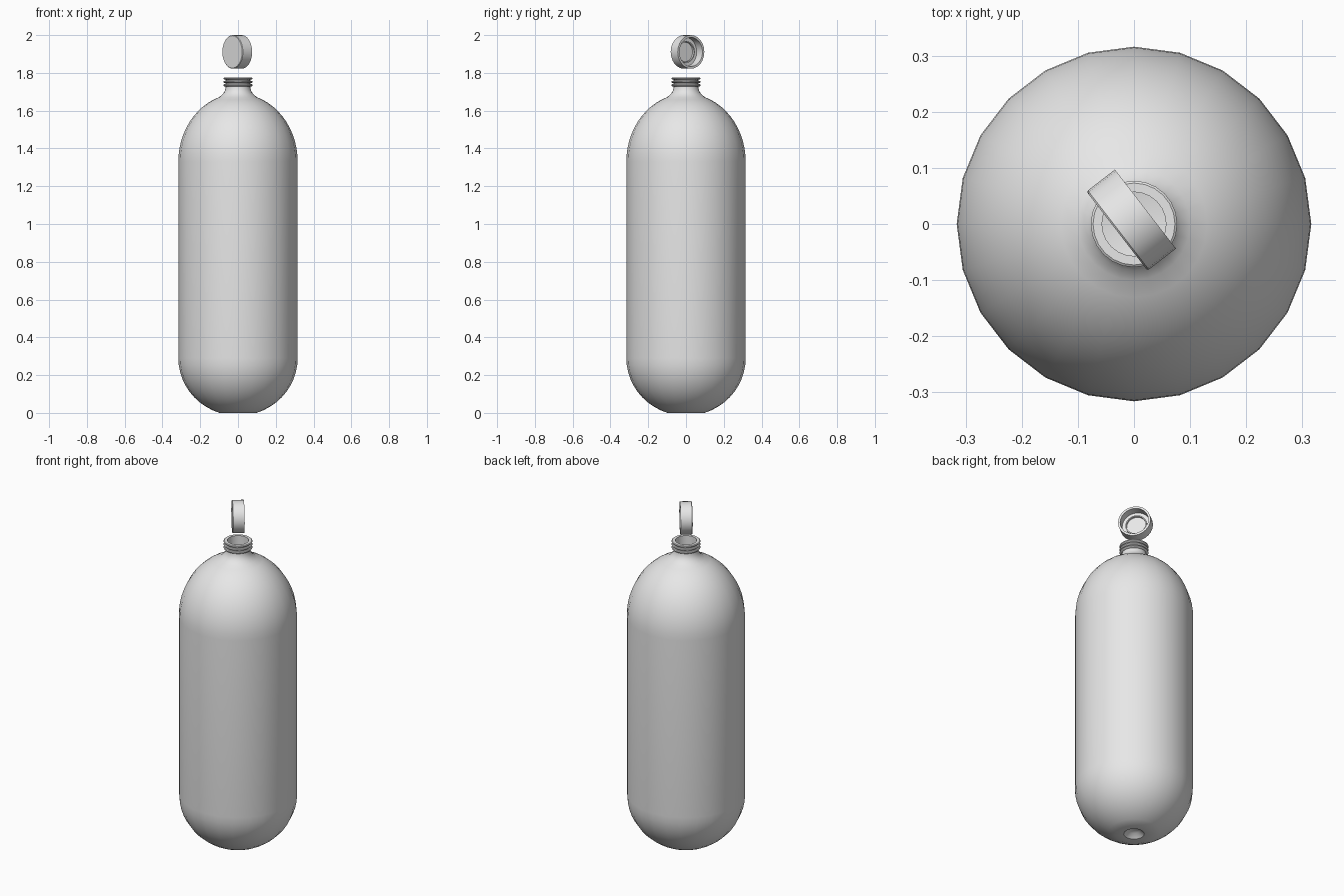
import bpy, bmesh, math
from mathutils import Matrix, Vector

if "Cube" in bpy.data.objects:
    bpy.data.objects.remove(bpy.data.objects["Cube"])

# One plain grey plastic
grey = bpy.data.materials.new("grey plastic")
grey.use_nodes = True
grey.diffuse_color = (0.8, 0.8, 0.8, 1)
grey.node_tree.nodes["Principled BSDF"].inputs["Base Color"].default_value = (0.8, 0.8, 0.8, 1)

SIDES = 24
R = 0.316          # body radius
LOW, HIGH = 0.29, 1.33   # ends of the straight wall


def lathe(name, profile, matrix=Matrix(), angle=35):
    """Spin an (r, z) profile around z; points on the axis are merged."""
    bm = bmesh.new()
    verts = [bm.verts.new((r, 0, z)) for r, z in profile]
    edges = [bm.edges.new(pair) for pair in zip(verts, verts[1:])]
    bmesh.ops.spin(bm, geom=verts + edges, cent=(0, 0, 0), axis=(0, 0, 1),
                   angle=math.tau, steps=SIDES, use_merge=True)
    bmesh.ops.remove_doubles(bm, verts=bm.verts, dist=1e-5)
    bmesh.ops.recalc_face_normals(bm, faces=bm.faces)
    bm.transform(matrix)
    mesh = bpy.data.meshes.new(name)
    bm.to_mesh(mesh)
    bm.free()
    mesh.materials.append(grey)
    obj = bpy.data.objects.new(name, mesh)
    bpy.context.collection.objects.link(obj)
    bpy.ops.object.select_all(action='DESELECT')
    obj.select_set(True)
    bpy.context.view_layer.objects.active = obj
    bpy.ops.object.shade_smooth_by_angle(angle=math.radians(angle))
    return obj


def arc(a, b, z0, start, end, n):
    """Quarter-ellipse points between two radii."""
    t0, t1 = math.acos(start / a), math.acos(end / a)
    return [(a * math.cos(t0 + (t1 - t0) * i / n),
             z0 + b * math.sin(t0 + (t1 - t0) * i / n)) for i in range(n + 1)]


# Bottle: underside recess, rounded base, wall, shoulder, flared neck, lip, inner shell
recess = [(0, 0.03), (0.03, 0.025), (0.055, 0.003)]
base = arc(R, -0.305, LOW, R, 0.1, 10)[::-1]
shoulder = arc(R, 0.36, HIGH, R, 0.1, 12)
neck = [(0.083, 1.686), (0.074, 1.697), (0.068, 1.71), (0.065, 1.725), (0.065, 1.776),
        (0.057, 1.776), (0.057, 1.70)]
wall = 0.014
inner = (arc(R - wall, 0.35, HIGH, R - wall, 0.057, 8)[::-1]
         + arc(R - wall, -0.24, LOW, R - wall, 0.05, 8) + [(0, 0.05)])
lathe("bottle", recess + base + shoulder + neck + inner)

# Screw threads: rounded rings stacked around the neck, the top one forming the lip
for i, z in enumerate((1.735, 1.753, 1.771)):
    lathe(f"neck_thread_{i + 1}", [(0.064, z - 0.008), (0.073, z - 0.006), (0.077, z - 0.002),
                                   (0.077, z + 0.002), (0.073, z + 0.005), (0.064, z + 0.005)])

# Cap: floats above the neck on its edge, with the open end facing right and back
axis = Vector((0.79, 0.61, 0))
place = Matrix.Translation((-0.005, 0.007, 1.911)) @ axis.to_track_quat('Z', 'Y').to_matrix().to_4x4()
H = 0.032
lathe("cap", [(0, -H), (0.086, -H), (0.089, -H + 0.003), (0.089, H), (0.077, H),
              (0.077, -H + 0.014), (0.058, -H + 0.014), (0.058, -H + 0.022),
              (0.052, -H + 0.022), (0.052, -H + 0.01), (0, -H + 0.01)], place)
